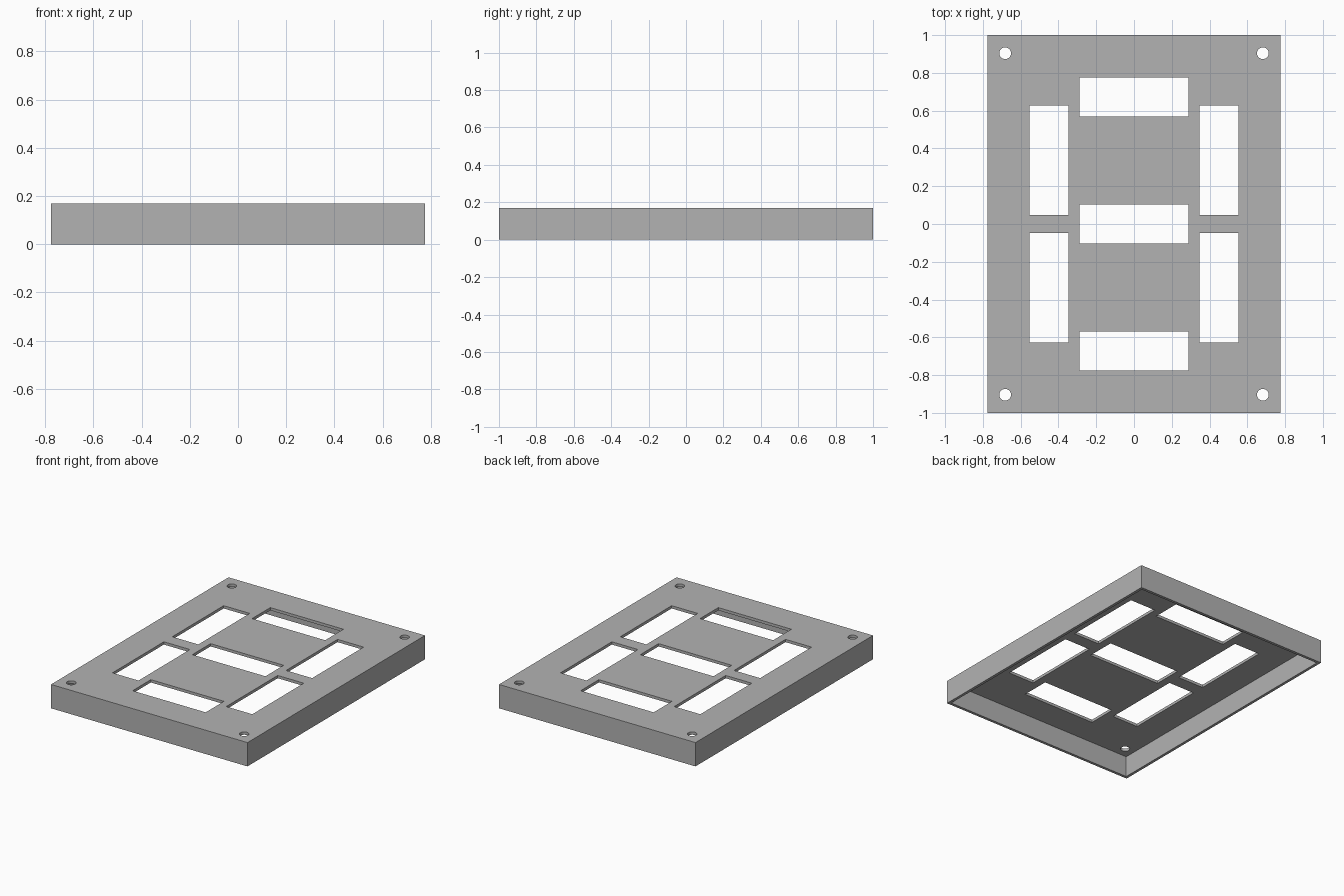
import bpy
import bmesh
from mathutils import Matrix, Vector

if "Cube" in bpy.data.objects:
    bpy.data.objects.remove(bpy.data.objects["Cube"], do_unlink=True)

HALF_X, HALF_Y, HEIGHT = 0.775, 1.0, 0.17
WALL = 0.02              # side wall and face plate thickness
SLOT_LONG, SLOT_SHORT = 0.577, 0.206


def add_box(bm, center, size):
    bmesh.ops.create_cube(
        bm, size=1, matrix=Matrix.Translation(center) @ Matrix.Diagonal(Vector(size).to_4d()))


def make_object(name, bm):
    mesh = bpy.data.meshes.new(name)
    bm.to_mesh(mesh)
    bm.free()
    obj = bpy.data.objects.new(name, mesh)
    bpy.context.collection.objects.link(obj)
    return obj


def cut(target, cutter):
    mod = target.modifiers.new("cut", "BOOLEAN")
    mod.operation = "DIFFERENCE"
    mod.solver = "EXACT"
    mod.object = cutter
    cutter.hide_render = True
    bpy.context.view_layer.objects.active = target
    bpy.ops.object.modifier_apply(modifier=mod.name)
    bpy.data.objects.remove(cutter, do_unlink=True)


# Outer body of the cover
bm = bmesh.new()
add_box(bm, (0, 0, HEIGHT / 2), (2 * HALF_X, 2 * HALF_Y, HEIGHT))
cover = make_object("display_cover", bm)

# Hollow underside
bm = bmesh.new()
add_box(bm, (0, 0, HEIGHT / 2 - WALL),
        (2 * (HALF_X - WALL), 2 * (HALF_Y - WALL), HEIGHT))
cut(cover, make_object("cavity_cutter", bm))

# Segment windows and corner screw holes
bm = bmesh.new()
for y in (-0.673, 0, 0.673):
    add_box(bm, (0, y, HEIGHT), (SLOT_LONG, SLOT_SHORT, HEIGHT))
for sx in (-1, 1):
    for sy in (-1, 1):
        add_box(bm, (sx * 0.449, sy * 0.337, HEIGHT), (SLOT_SHORT, SLOT_LONG + 0.003, HEIGHT))
        bmesh.ops.create_cone(
            bm, cap_ends=True, segments=32, radius1=0.031, radius2=0.031, depth=HEIGHT,
            matrix=Matrix.Translation((sx * 0.682, sy * 0.904, HEIGHT)))
cut(cover, make_object("opening_cutter", bm))

# Plain grey finish
grey = bpy.data.materials.new("plain grey")
grey.use_nodes = True
color = (0.45, 0.45, 0.45, 1)
grey.diffuse_color = color
grey.node_tree.nodes["Principled BSDF"].inputs["Base Color"].default_value = color
cover.data.materials.clear()
cover.data.materials.append(grey)
for face in cover.data.polygons:
    face.material_index = 0

# Smooth hole walls, sharp edges elsewhere
bpy.ops.object.select_all(action="DESELECT")
cover.select_set(True)
bpy.context.view_layer.objects.active = cover
bpy.ops.object.shade_smooth_by_angle()
